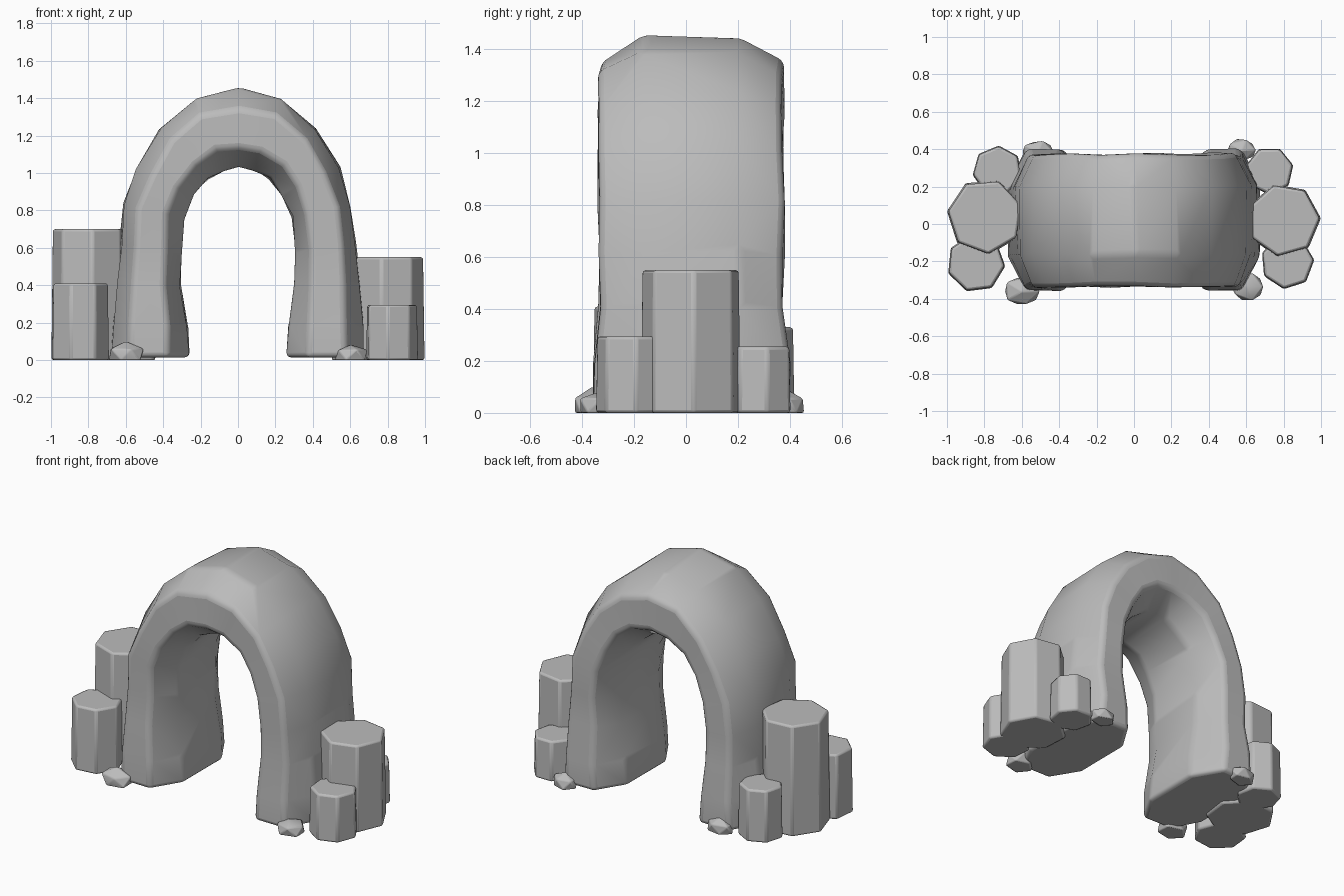
import bpy, bmesh, math, random
from mathutils import Vector

random.seed(4)
cube = bpy.data.objects.get("Cube")
if cube:
    bpy.data.objects.remove(cube)

stone = bpy.data.materials.new("grey_stone")
stone.use_nodes = True
GREY = (0.5, 0.5, 0.5, 1)
stone.diffuse_color = GREY
stone.node_tree.nodes["Principled BSDF"].inputs["Base Color"].default_value = GREY


def finish(name, bm, bevel, angle, segments=2):
    """Turn a bmesh into a softly bevelled, smooth-shaded stone object."""
    bmesh.ops.recalc_face_normals(bm, faces=bm.faces)
    mesh = bpy.data.meshes.new(name)
    bm.to_mesh(mesh)
    bm.free()
    mesh.materials.append(stone)
    obj = bpy.data.objects.new(name, mesh)
    bpy.context.collection.objects.link(obj)
    bpy.ops.object.select_all(action="DESELECT")
    obj.select_set(True)
    bpy.context.view_layer.objects.active = obj
    bpy.ops.object.shade_smooth_by_angle(angle=math.radians(angle))
    if bevel:
        mod = obj.modifiers.new("worn_edges", "BEVEL")
        mod.width = bevel
        mod.segments = segments
        mod.limit_method = "ANGLE"
        mod.angle_limit = math.radians(28)
    return obj


def jitter(amount):
    return random.uniform(-amount, amount)


# Arch: chamfered section swept from one foot to the other
half_arch = [  # inner x, inner z, outer x, outer z
    (0.26, 0.015, 0.675, 0.015), (0.265, 0.17, 0.67, 0.2),
    (0.305, 0.4, 0.645, 0.42), (0.31, 0.58, 0.63, 0.62),
    (0.285, 0.76, 0.605, 0.83), (0.235, 0.89, 0.54, 1.03),
    (0.165, 0.97, 0.42, 1.23), (0.085, 1.02, 0.23, 1.39)]
section = [(1, -0.16), (1, 0.2), (0.77, 0.375), (0.27, 0.375),
           (0, 0.2), (0, -0.16), (0.27, -0.335), (0.77, -0.335)]
stations = [(-a, b, -c, d) for a, b, c, d in half_arch]
stations += [(0, 1.035, 0, 1.45)] + half_arch[::-1]

bm = bmesh.new()
rings = []
for ix, iz, ox, oz in stations:
    inner, outer = Vector((ix, 0, iz)), Vector((ox, 0, oz))
    flare = 1.06 if iz < 0.3 else 1
    shake = 0.003 if iz < 0.1 else 0.011
    ring = []
    for t, y in section:
        p = inner.lerp(outer, t)
        p.y = 0.02 + (y - 0.02) * flare
        p += Vector((jitter(shake), jitter(shake * 0.7), jitter(shake) if iz > 0.1 else 0))
        ring.append(bm.verts.new(p))
    rings.append(ring)
for a, b in zip(rings, rings[1:]):
    for i in range(len(section)):
        j = (i + 1) % len(section)
        bm.faces.new((a[i], a[j], b[j], b[i]))
bm.faces.new(rings[0])
bm.faces.new(rings[-1])
finish("stone_arch", bm, 0.025, 50, 3)


def column(name, x, y, radius, height, sides, turn):
    """Slightly tapered prism with worn rims."""
    bm = bmesh.new()
    rims = []
    for z, scale in ((0, 1), (height, 0.96)):
        rims.append([])
        for i in range(sides):
            a = math.radians(turn) + math.tau * i / sides
            r = radius * scale
            rims[-1].append(bm.verts.new((x + r * math.cos(a), y + r * math.sin(a), z)))
    low, high = rims
    bm.faces.new(low)
    bm.faces.new(high)
    for i in range(sides):
        j = (i + 1) % sides
        bm.faces.new((low[i], low[j], high[j], high[i]))
    finish(name, bm, 0.012, 30)


# Basalt-like columns beside each foot
column("left_tall_column", 0.8, 0.02, 0.2, 0.55, 7, 3)
column("left_front_column", 0.82, -0.205, 0.145, 0.295, 7, 5)
column("left_back_column", 0.725, 0.285, 0.13, 0.255, 7, 13)
column("right_tall_column", -0.795, 0.04, 0.207, 0.7, 7, 172)
column("right_front_column", -0.845, -0.21, 0.158, 0.41, 7, 200)
column("right_back_column", -0.73, 0.285, 0.135, 0.33, 7, 190)


# Loose rocks with flat undersides
def rock(name, x, y, rx, ry, height):
    bm = bmesh.new()
    bmesh.ops.create_icosphere(bm, subdivisions=1, radius=1)
    for v in bm.verts:
        s = 1 + jitter(0.1)
        v.co = Vector((x + v.co.x * rx * s, y + v.co.y * ry * s,
                       max(0, height * (0.3 + 0.7 * v.co.z * s))))
    bmesh.ops.remove_doubles(bm, verts=bm.verts, dist=0.001)
    bmesh.ops.dissolve_limit(bm, angle_limit=0.02, verts=bm.verts, edges=bm.edges)
    finish(name, bm, 0.006, 30)


rock("right_front_rock", -0.6, -0.36, 0.1, 0.085, 0.095)
rock("left_front_rock", 0.605, -0.335, 0.095, 0.08, 0.088)
rock("right_back_rock", -0.515, 0.385, 0.09, 0.065, 0.09)
rock("left_back_rock", 0.575, 0.395, 0.085, 0.065, 0.09)
